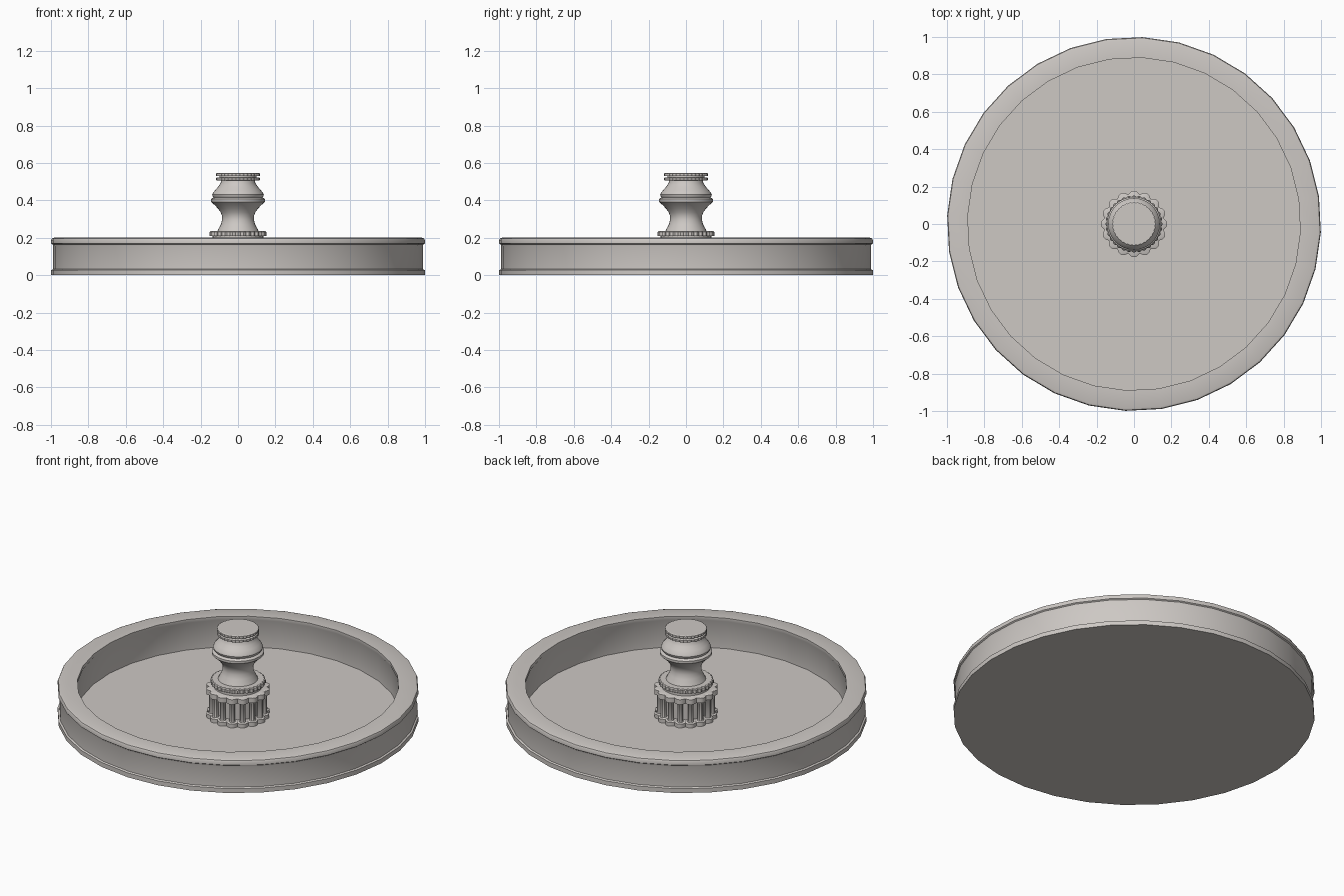
import bpy, math

if "Cube" in bpy.data.objects:
    bpy.data.objects.remove(bpy.data.objects["Cube"])

stone = bpy.data.materials.new("warm_grey_stone")
stone.diffuse_color = (0.61, 0.578, 0.552, 1)
stone.use_nodes = True
stone.node_tree.nodes["Principled BSDF"].inputs["Base Color"].default_value = stone.diffuse_color


def finish(name, verts, faces, angle=30):
    me = bpy.data.meshes.new(name)
    me.from_pydata(verts, [], faces)
    me.materials.append(stone)
    ob = bpy.data.objects.new(name, me)
    bpy.context.collection.objects.link(ob)
    bpy.ops.object.select_all(action='DESELECT')
    ob.select_set(True)
    bpy.context.view_layer.objects.active = ob
    bpy.ops.object.shade_smooth_by_angle(angle=math.radians(angle))
    return ob


def lathe(name, profile, n, lobes=0, depth=0.0, turn=0.0, centre=(0, 0)):
    """Spin (radius, z) points, bottom to top; lobes make a scalloped edge."""
    verts, faces = [], []
    for r, z in profile:
        for i in range(n):
            a = math.tau * i / n + turn
            rr = r - depth * (1 - abs(math.cos(lobes * a / 2))) if lobes else r
            verts.append((centre[0] + rr * math.cos(a), centre[1] + rr * math.sin(a), z))
    for k in range(len(profile) - 1):
        for i in range(n):
            j = (i + 1) % n
            faces.append((k * n + i, k * n + j, (k + 1) * n + j, (k + 1) * n + i))
    faces.append(tuple(reversed(range(n))))
    top = (len(profile) - 1) * n
    faces.append(tuple(range(top, top + n)))
    return finish(name, verts, faces)


# Basin: foot band, wall, rounded rim, inner wall and floor
lathe("basin", [
    (1.0, 0), (1.0, 0.027), (0.99, 0.032), (0.99, 0.155), (0.993, 0.165),
    (1.0, 0.17), (1.0, 0.188), (0.996, 0.196), (0.985, 0.2),
    (0.89, 0.2), (0.89, 0.18), (0.895, 0.17), (0.895, 0.012)],
    32, turn=math.radians(-2.65))

# Pedestal: scalloped base and cap with a ring of little columns
LOBES = 16
lathe("pedestal_base", [(0.176, 0.01), (0.176, 0.035), (0.165, 0.04)], 128, LOBES, 0.018)
lathe("pedestal_core", [(0.125, 0.03), (0.125, 0.165)], 32)
for i in range(LOBES):
    a = math.tau * i / LOBES
    lathe(f"pedestal_column_{i + 1}",
          [(0.02, 0.036), (0.016, 0.045), (0.016, 0.145), (0.02, 0.155)], 10,
          centre=(0.148 * math.cos(a), 0.148 * math.sin(a)))
lathe("pedestal_cap", [(0.165, 0.15), (0.178, 0.155), (0.178, 0.185), (0.165, 0.19)],
      128, LOBES, 0.018)
lathe("pedestal_neck", [(0.135, 0.185), (0.135, 0.215)], 32)
lathe("vase_foot", [(0.153, 0.21), (0.153, 0.23), (0.148, 0.235)], 128, 32, 0.008)

# Vase: flared stem, lip, bulb and neck
lathe("vase", [
    (0.112, 0.23), (0.106, 0.245), (0.092, 0.27), (0.085, 0.295), (0.085, 0.315),
    (0.092, 0.335), (0.106, 0.355), (0.125, 0.375), (0.138, 0.386),
    (0.145, 0.392), (0.145, 0.406), (0.138, 0.412), (0.131, 0.415),
    (0.136, 0.422), (0.138, 0.43), (0.134, 0.44), (0.12, 0.457),
    (0.104, 0.475), (0.093, 0.492), (0.09, 0.51)], 32)

# Top: two thin toothed discs with a groove between
lathe("top_lower_disc", [(0.112, 0.505), (0.117, 0.508), (0.117, 0.52), (0.112, 0.523)], 128, 32, 0.004)
lathe("top_groove", [(0.1, 0.515), (0.1, 0.54)], 32)
lathe("top_disc", [(0.117, 0.53), (0.117, 0.543), (0.112, 0.546)], 128, 32, 0.004)
